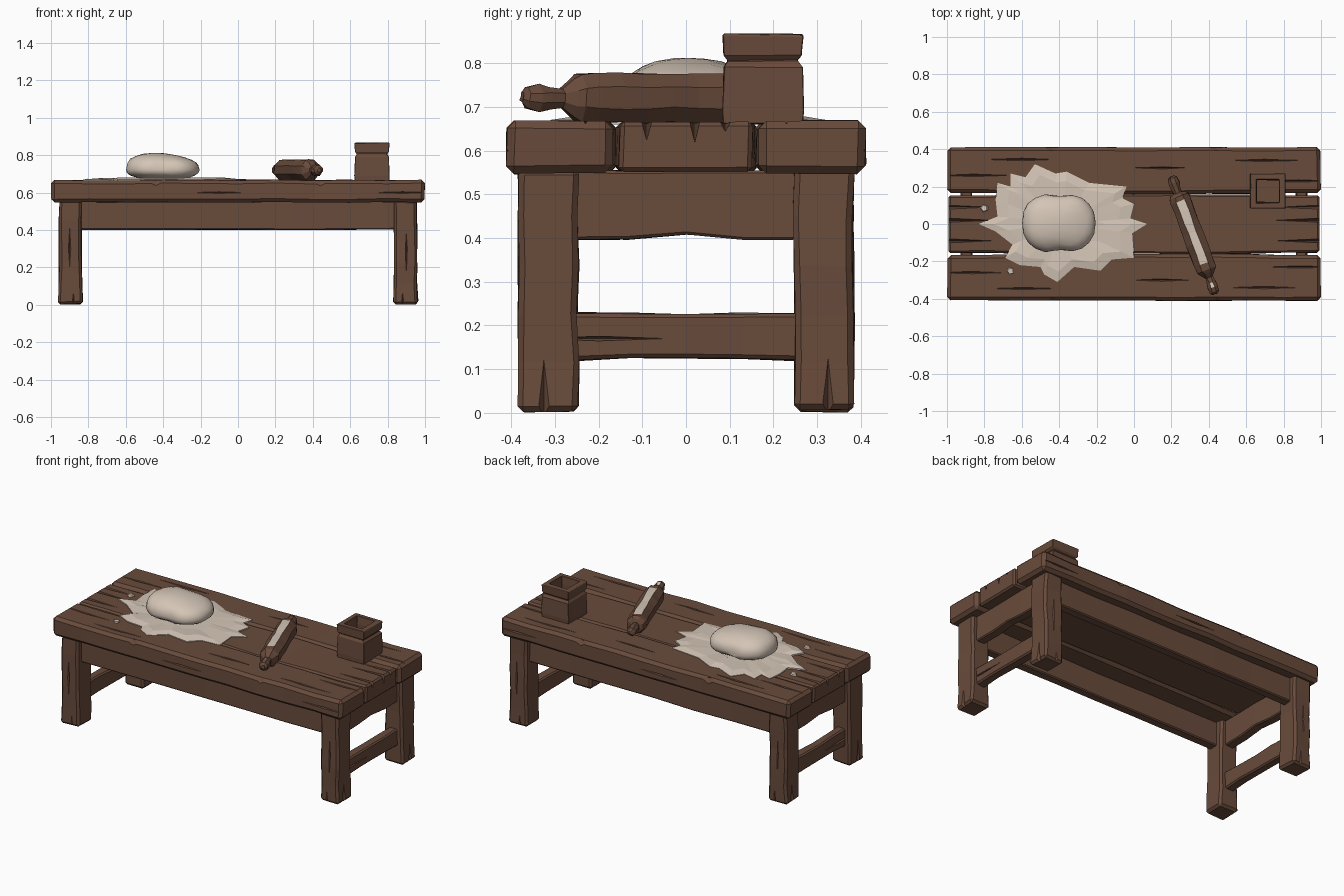
import bpy, bmesh, math, random
from mathutils import Vector, Matrix

random.seed(4)
if "Cube" in bpy.data.objects:
    bpy.data.objects.remove(bpy.data.objects["Cube"])


def material(name, colour):
    mat = bpy.data.materials.new(name)
    mat.use_nodes = True
    mat.diffuse_color = colour
    mat.node_tree.nodes["Principled BSDF"].inputs["Base Color"].default_value = colour
    return mat


wood = material("brown wood", (0.14, 0.07, 0.044, 1))
flour = material("pale flour", (0.66, 0.56, 0.47, 1))


def finish(name, bm, mats, bevel=0):
    bmesh.ops.recalc_face_normals(bm, faces=bm.faces[:])
    mesh = bpy.data.meshes.new(name)
    bm.to_mesh(mesh)
    bm.free()
    obj = bpy.data.objects.new(name, mesh)
    bpy.context.collection.objects.link(obj)
    for mat in mats:
        mesh.materials.append(mat)
    if bevel:
        mod = obj.modifiers.new("worn edges", 'BEVEL')
        mod.width = bevel
        mod.segments = 1
        mod.limit_method = 'ANGLE'
        mod.angle_limit = math.radians(40)
    return obj


def jitter(bm, amount):
    for v in bm.verts:
        v.co += Vector([random.uniform(-amount, amount) for _ in range(3)])


# Rough-hewn beam: a box cut along its length, shaped and worn
def beam(name, lo, hi, axis, cuts, wear=0.004, bevel=0.012, shape=None):
    lo, hi = Vector(lo), Vector(hi)
    bm = bmesh.new()
    bmesh.ops.create_cube(bm, size=1)
    for v in bm.verts:
        v.co = (lo + hi) / 2 + v.co * (hi - lo)
    for i in range(1, cuts):
        at = lo.lerp(hi, i / cuts)
        normal = Vector([float(k == axis) for k in range(3)])
        bmesh.ops.bisect_plane(bm, geom=bm.verts[:] + bm.edges[:] + bm.faces[:],
                               plane_co=at, plane_no=normal)
    if shape:
        for v in bm.verts:
            shape(v.co)
    jitter(bm, wear)
    return finish(name, bm, [wood], bevel)


# Cracks: slim diamonds cut from a beam, each given as (centre, half sizes)
def crack(obj, marks):
    bm = bmesh.new()
    for centre, size in marks:
        place = Matrix.Translation(centre) @ Matrix.Diagonal((*size, 1))
        bmesh.ops.create_uvsphere(bm, u_segments=4, v_segments=2, radius=1, matrix=place)
    cutter = finish(obj.name + "_crack_cutter", bm, [wood])
    cutter.hide_render = True
    cutter.hide_viewport = True
    cutter.display_type = 'WIRE'
    mod = obj.modifiers.new("cracks", 'BOOLEAN')
    mod.operation = 'DIFFERENCE'
    mod.solver = 'EXACT'
    mod.object = cutter


# Turned form: rings of (height, radius) about local z
def turned(name, rings, sides, place, mats, wear=0, bevel=0, paint=None):
    bm = bmesh.new()
    loops = []
    for h, r in rings:
        angles = [math.tau * (k + 0.5) / sides for k in range(sides)]
        loops.append([bm.verts.new((r * math.cos(a), r * math.sin(a), h)) for a in angles])
    for low, high in zip(loops, loops[1:]):
        for k in range(sides):
            n = (k + 1) % sides
            bm.faces.new((low[k], low[n], high[n], high[k]))
    bm.faces.new(loops[0])
    bm.faces.new(loops[-1])
    bmesh.ops.recalc_face_normals(bm, faces=bm.faces[:])
    if paint:
        for f in bm.faces:
            f.material_index = int(paint(f))
    jitter(bm, wear)
    bm.transform(place)
    return finish(name, bm, mats, bevel)


# Table top: three planks whose seams open towards the ends
def narrow_seam(co):
    if abs(co.x) < 0.75 and abs(co.y) < 0.2:
        co.y += math.copysign(0.007, abs(co.y) - 0.16) * -math.copysign(1, co.y)


middle = beam("middle_plank", (-0.99, -0.152, 0.553), (0.99, 0.152, 0.664), 0, 10,
              0.003, 0.01, narrow_seam)
crack(middle, [((s * 0.99, y, 0.664), (0.24, 0.011, d))
               for s in (-1, 1) for y, d in ((-0.09, 0.04), (0.02, 0.045), (0.09, 0.02))])
for side, label in ((-1, "front"), (1, "back")):
    edges = sorted((side * 0.168, side * 0.41))
    plank = beam(label + "_plank", (-0.997, edges[0], 0.548), (0.997, edges[1], 0.667), 0, 10,
                 0.003, 0.018, narrow_seam)
    marks = [((x, side * y, 0.667), (length, 0.007, 0.015))
             for x, y, length in ((0.7, 0.34, 0.2), (-0.6, 0.345, 0.2), (-0.86, 0.26, 0.2),
                                  (0.88, 0.23, 0.18), (0.15, 0.3, 0.16))]
    marks += [((x, side * 0.41, 0.664), (0.06, 0.02, 0.03)) for x in (-0.44, 0.44)]
    marks += [((x, side * 0.41, 0.6), (0.16, 0.012, 0.005)) for x in (-0.1, 0.88)]
    crack(plank, marks)

# Legs, cracked upwards from the feet, slightly flared
def flare(co):
    if co.z < 0.1:
        co.x += math.copysign(0.006, abs(co.x) - 0.9) * math.copysign(1, co.x)


for sx, lx in ((-1, "right"), (1, "left")):
    for sy, ly in ((-1, "front"), (1, "back")):
        x = sorted((sx * 0.835, sx * 0.957))
        y = sorted((sy * 0.247, sy * 0.383))
        leg = beam(f"{ly}_{lx}_leg", (x[0], y[0], 0.004), (x[1], y[1], 0.56), 2, 5,
                   0.004, 0.013, flare)
        crack(leg, [((sx * 0.962, sy * 0.325, 0.0), (0.02, 0.014, 0.18)),
                    ((sx * 0.9, sy * 0.386, 0.3), (0.008, 0.012, 0.14)),
                    ((sx * 0.88, sy * 0.386, 0.0), (0.01, 0.014, 0.1))])

# Aprons under the top and a low stretcher at each end
def arch(co):
    if co.z < 0.45 and abs(co.y) < 0.1:
        co.z += 0.012


def sag(co):
    if abs(co.y) < 0.1:
        co.z -= 0.004
    if co.z < 0.15:
        co.z += 0.01 * (1 - abs(co.y) / 0.25)


for s, label in ((-1, "front"), (1, "back")):
    y = sorted((s * 0.29, s * 0.345))
    beam(label + "_apron", (-0.85, y[0], 0.402), (0.85, y[1], 0.555), 0, 6, 0.003, 0.006)
for s, label in ((-1, "right"), (1, "left")):
    x = sorted((s * 0.865, s * 0.925))
    beam(label + "_apron", (x[0], -0.26, 0.397), (x[1], 0.26, 0.555), 1, 4, 0.002, 0.006, arch)
    rail = beam(label + "_stretcher", (x[0], -0.26, 0.12), (x[1], 0.26, 0.228), 1, 4,
                0.003, 0.008, sag)
    crack(rail, [((s * 0.925, -0.2, 0.17), (0.014, 0.16, 0.006))])

# Square pot with a pinched neck and a hollow mouth
pot = [(0.66, 0.092), (0.69, 0.094), (0.79, 0.09), (0.805, 0.08), (0.818, 0.09),
       (0.863, 0.093), (0.866, 0.09), (0.866, 0.062), (0.82, 0.058), (0.73, 0.06)]
turned("pot", [(h, r * math.sqrt(2)) for h, r in pot], 4,
       Matrix.Translation((0.716, 0.176, 0)), [wood], 0.002, 0.01)

# Rolling pin: faceted barrel with a floury strip on top
tip, tail = Vector((0.2, 0.255, 0.72)), Vector((0.435, -0.375, 0.72))
turn = (tail - tip).to_track_quat('Z', 'Y').to_matrix().to_4x4()


def dusted(f):
    h = f.calc_center_median().z
    return f.normal.y > 0.9 and (0.13 < h < 0.5 or 0.61 < h < 0.64)


handle = [(0, 0.012), (0.01, 0.026), (0.04, 0.033), (0.065, 0.028), (0.095, 0.024)]
length = (tail - tip).length
barrel = [(0.1, 0.045), (0.115, 0.058)] + [(0.14 + 0.06 * i, 0.06) for i in range(7)]
barrel += [(0.535, 0.058), (0.55, 0.045)]
turned("rolling_pin", handle + barrel + [(length - h, r) for h, r in reversed(handle)], 8,
       Matrix.Translation(tip) @ turn, [wood, flour], 0.003, 0, dusted)

# Spilled flour: ragged outline with a wrinkled, slightly raised middle
outline = [(-.53, .32), (-.42, .27), (-.36, .28), (-.24, .22), (-.04, .2), (-.06, .14), (0, .11),
           (-.02, .03), (.07, 0), (-.01, -.05), (0, -.18), (-.12, -.19), (-.18, -.25),
           (-.32, -.23), (-.41, -.31), (-.48, -.27), (-.5, -.23), (-.61, -.22), (-.69, -.18),
           (-.65, -.11), (-.74, -.04), (-.83, 0), (-.73, .04), (-.74, .13), (-.73, .22),
           (-.66, .2), (-.66, .27), (-.58, .25)]
bm = bmesh.new()
centre = Vector((-0.38, 0, 0))
loops = []
for scale, height in ((1, 0.66), (1, 0.67), (0.82, 0.676), (0.5, 0.676)):
    loop = []
    for x, y in outline:
        p = centre + (Vector((x, y, 0)) - centre) * scale
        p.z = height + (random.uniform(-0.003, 0.006) if scale < 1 else 0)
        loop.append(bm.verts.new(p))
    loops.append(loop)
for a, b in zip(loops, loops[1:]):
    for k in range(len(outline)):
        bm.faces.new((a[k], a[k - 1], b[k - 1], b[k]))
bm.faces.new(loops[-1])
finish("spilled_flour", bm, [flour])
for n, (x, y) in enumerate(((-0.8, 0.085), (-0.66, -0.25))):
    turned(f"flour_crumb_{n + 1}", [(0.66, 0.022), (0.672, 0.016)], 5,
           Matrix.Translation((x, y, 0)), [flour], 0.003)

# Dough: a squashed, slightly pinched lump
bm = bmesh.new()
bmesh.ops.create_icosphere(bm, subdivisions=3, radius=1)
for v in bm.verts:
    x, y, z = [math.copysign(abs(c) ** 0.85, c) for c in v.co]
    pinch = 1 - 0.12 * math.exp(-((x - 0.05) / 0.25) ** 2)
    z *= 0.088 if z > 0 else 0.055
    if z > 0:
        z *= 1 - 0.15 * x
    v.co = (-0.403 + x * 0.197, 0.005 + y * 0.162 * pinch, 0.722 + z)
jitter(bm, 0.002)
dough = finish("dough", bm, [flour])
bpy.context.view_layer.objects.active = dough
dough.select_set(True)
bpy.ops.object.shade_smooth_by_angle(angle=math.radians(30))
